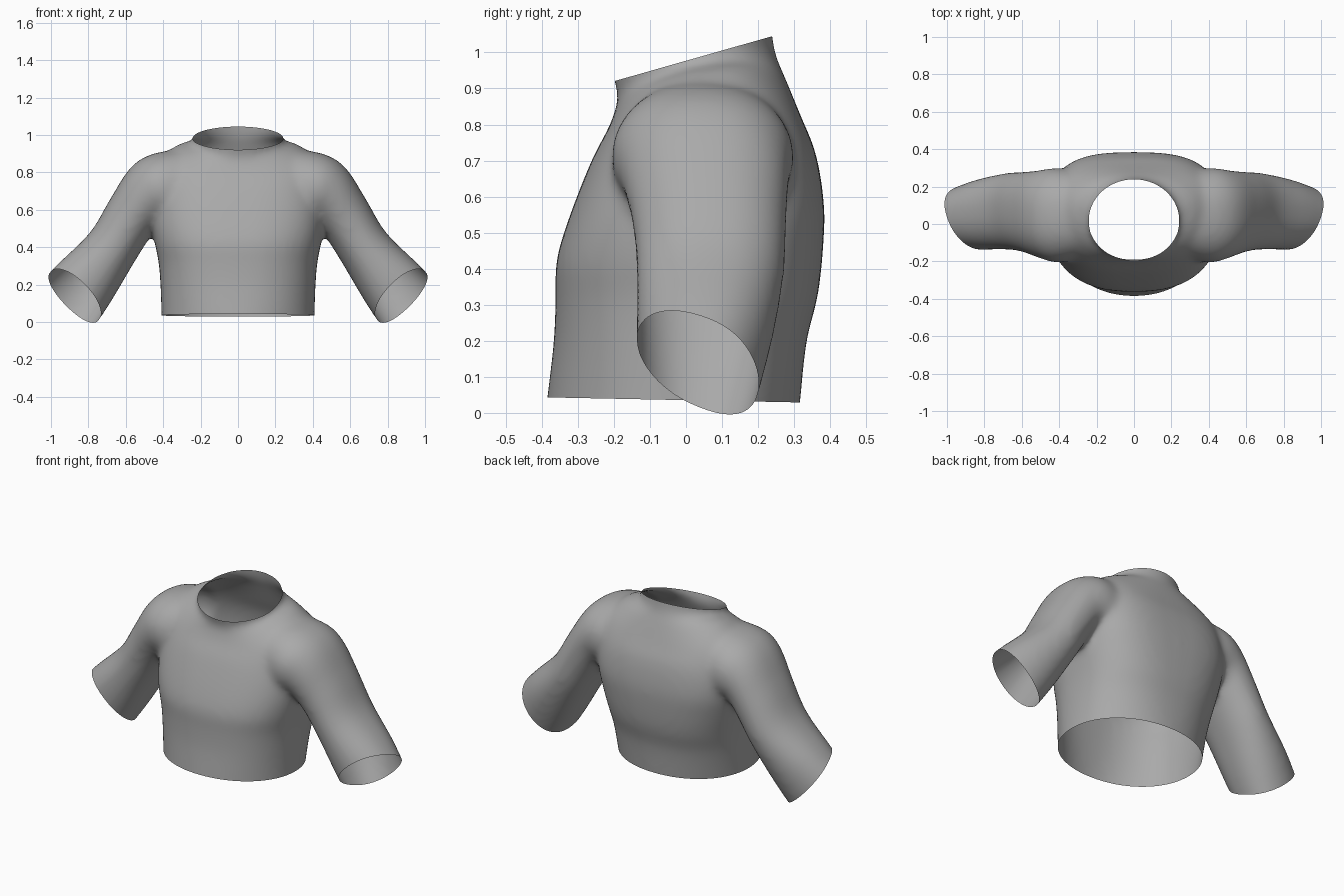
import bpy, bmesh
from math import sin, cos, pi, copysign
from mathutils import Vector

cube = bpy.data.objects.get("Cube")
if cube:
    bpy.data.objects.remove(cube, do_unlink=True)

fabric = bpy.data.materials.new("grey fabric")
fabric.use_nodes = True
GREY = (0.4, 0.4, 0.4, 1)
fabric.diffuse_color = GREY
fabric.node_tree.nodes["Principled BSDF"].inputs["Base Color"].default_value = GREY

SEG = 48


def power(v, p):
    return copysign(abs(v) ** p, v)


def spline(rows, steps=4):
    """Catmull-Rom interpolation of rows of section values."""
    out = []
    for i in range(len(rows) - 1):
        quad = [rows[max(i - 1, 0)], rows[i], rows[i + 1], rows[min(i + 2, len(rows) - 1)]]
        for s in range(steps):
            t = s / steps
            out.append([b + 0.5 * t * (c - a + t * (2*a - 5*b + 4*c - d + t * (3*(b - c) + d - a)))
                        for a, b, c, d in zip(*quad)])
    return out + [list(rows[-1])]


def loft(bm, rings):
    """Closed, capped tube through rings of points."""
    loops = [[bm.verts.new(p) for p in ring] for ring in rings]
    for lo, hi in zip(loops, loops[1:]):
        for i in range(SEG):
            j = (i + 1) % SEG
            bm.faces.new((lo[i], lo[j], hi[j], hi[i]))
    bm.faces.new(loops[0][::-1])
    bm.faces.new(loops[-1])


def torso_ring(row):
    a, yf, zf, yb, zb, lift, front, back = row
    pts = []
    for i in range(SEG):
        c, s = cos(2 * pi * i / SEG), sin(2 * pi * i / SEG)
        p = back if s > 0 else front
        k = power(s, p)
        pts.append((a * power(c, p), (yf + yb) / 2 + (yb - yf) / 2 * k,
                    (zf + zb) / 2 + (zb - zf) / 2 * k + lift * c * c))
    return pts


def sleeve_ring(row, side):
    tx, tz, bx, bz, yf, yb = row
    pts = []
    for i in range(SEG):
        c, s = cos(2 * pi * i / SEG), sin(2 * pi * i / SEG)
        pts.append((side * ((tx + bx) / 2 + (tx - bx) / 2 * c),
                    (yf + yb) / 2 + (yb - yf) / 2 * power(s, 0.85),
                    (tz + bz) / 2 + (tz - bz) / 2 * c))
    return pts


# Torso sections: half width, front y z, back y z, side lift, front and back squareness
torso = [
    (.41, -.395, -.05, .31, -.05, 0, 1, 1),
    (.41, -.385, .045, .317, .03, 0, .96, .95),
    (.415, -.367, .2, .335, .2, 0, .87, .85),
    (.425, -.362, .32, .365, .32, 0, .82, .78),
    (.447, -.36, .42, .38, .45, 0, .8, .72),
    (.462, -.325, .54, .383, .58, 0, .77, .67),
    (.455, -.262, .7, .36, .72, 0, .73, .67),
    (.425, -.215, .79, .32, .82, .05, .76, .74),
    (.33, -.193, .85, .275, .93, .05, .9, .9),
    (.252, -.19, .89, .25, .99, .02, 1, 1),
    (.239, -.202, .925, .24, 1.045, 0, 1, 1),
    (.242, -.21, .99, .235, 1.11, 0, 1, 1)]

# Sleeve sections: top x z, bottom x z, front y, back y
sleeve = [
    (.28, .925, .25, .53, -.18, .27),
    (.455, .9, .36, .525, -.208, .3),
    (.575, .825, .43, .505, -.182, .288),
    (.685, .655, .495, .415, -.15, .28),
    (.79, .48, .575, .285, -.138, .272),
    (.955, .318, .692, .088, -.138, .238),
    (1.08, .19, .845, -.14, -.135, .185)]

bm = bmesh.new()
loft(bm, [torso_ring(r) for r in spline(torso)])
for side in (-1, 1):
    loft(bm, [sleeve_ring(r, side) for r in spline(sleeve)])
bmesh.ops.recalc_face_normals(bm, faces=bm.faces)
mesh = bpy.data.meshes.new("shirt")
bm.to_mesh(mesh)
bm.free()
shirt = bpy.data.objects.new("shirt", mesh)
bpy.context.collection.objects.link(shirt)

# Fuse torso and sleeves into one soft surface
fuse = shirt.modifiers.new("fuse", "REMESH")
fuse.mode = "VOXEL"
fuse.voxel_size = 0.016
soften = shirt.modifiers.new("soften", "SMOOTH")
soften.factor = 0.5
soften.iterations = 20
bpy.context.view_layer.update()
fused = bpy.data.meshes.new_from_object(shirt.evaluated_get(bpy.context.evaluated_depsgraph_get()))
shirt.modifiers.clear()
shirt.data = fused

# Open the hem, neck and cuffs
bm = bmesh.new()
bm.from_mesh(fused)


def cut(point, normal, inside):
    verts = {v for v in bm.verts if inside(v.co)}
    faces = [f for f in bm.faces if all(v in verts for v in f.verts)]
    edges = [e for e in bm.edges if all(v in verts for v in e.verts)]
    bmesh.ops.bisect_plane(bm, geom=list(verts) + edges + faces, dist=1e-5,
                           plane_co=Vector(point), plane_no=Vector(normal), clear_outer=True)


cut((0, -.385, .043), (0, -.02, -1), lambda c: abs(c.x) < .55 and c.z < .2)
cut((0, -.2, .92), (0, -.273, .96), lambda c: abs(c.x) < .4 and c.z > .7)
for side in (-1, 1):
    cut((side * .86, .03, .137), (side * .64, -.41, -.65), lambda c: c.x * side > .6)
bm.to_mesh(fused)
bm.free()

fused.materials.clear()
fused.materials.append(fabric)
bpy.context.view_layer.objects.active = shirt
shirt.select_set(True)
bpy.ops.object.shade_smooth()
